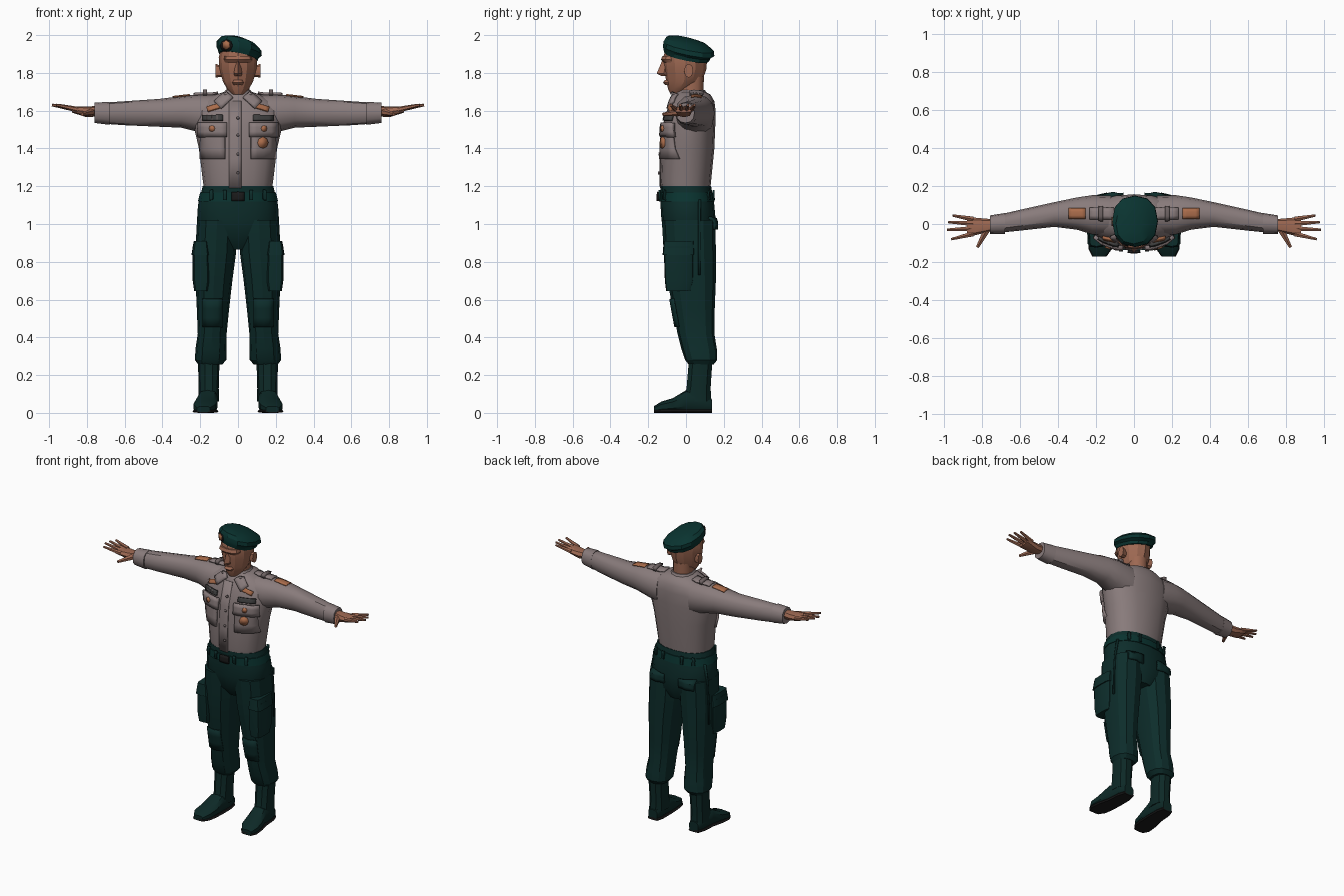
import bpy, bmesh, math
from mathutils import Vector
from mathutils.bvhtree import BVHTree

if "Cube" in bpy.data.objects:
    bpy.data.objects.remove(bpy.data.objects["Cube"], do_unlink=True)


def material(name, *rgb):
    mat = bpy.data.materials.new(name)
    mat.use_nodes = True
    mat.diffuse_color = (*rgb, 1)
    bsdf = next(n for n in mat.node_tree.nodes if n.type == "BSDF_PRINCIPLED")
    bsdf.inputs["Base Color"].default_value = (*rgb, 1)
    bsdf.inputs["Roughness"].default_value = 0.9
    return mat


SHIRT = material("shirt grey", 0.25, 0.2, 0.2)
SEAM = material("shadow grey", 0.15, 0.12, 0.12)
GREEN = material("trouser green", 0.004, 0.026, 0.024)
BERET = material("beret green", 0.003, 0.034, 0.03)
BOOT = material("boot green", 0.004, 0.022, 0.02)
SKIN = material("skin", 0.34, 0.14, 0.085)
BRASS = material("copper badge", 0.4, 0.15, 0.07)
DARK = material("ribbon grey", 0.05, 0.05, 0.05)
BLACK = material("buckle black", 0.01, 0.01, 0.01)


def finish(name, bm, mat, mirror=False, thickness=0, angle=35):
    """Turn a bmesh into a shaded object, optionally thickened and mirrored."""
    mesh = bpy.data.meshes.new(name)
    bm.to_mesh(mesh)
    bm.free()
    mesh.materials.append(mat)
    obj = bpy.data.objects.new(name, mesh)
    bpy.context.collection.objects.link(obj)
    if thickness:
        solid = obj.modifiers.new("thickness", "SOLIDIFY")
        solid.thickness, solid.offset = thickness, 1
    if mirror:
        obj.modifiers.new("mirror", "MIRROR").use_mirror_merge = False
    bpy.ops.object.select_all(action="DESELECT")
    obj.select_set(True)
    bpy.context.view_layer.objects.active = obj
    bpy.ops.object.shade_smooth_by_angle(angle=math.radians(angle))
    return obj


def loft(name, axis, rings, mat, sides=12, power=2.3, mirror=False, shear=(0, 0), angle=35):
    """Skin rounded sections; each ring is position, then low and high on the next two axes."""
    bm = bmesh.new()
    k = "xyz".index(axis)
    loops = []
    for pos, a0, a1, b0, b1 in rings:
        loop = []
        for i in range(sides):
            t = math.tau * i / sides
            c, s = (math.copysign(abs(f) ** (2 / power), f) for f in (math.cos(t), math.sin(t)))
            co = Vector()
            co[k] = pos
            co[(k + 1) % 3] = (a0 + a1) / 2 + c * (a1 - a0) / 2
            co[(k + 2) % 3] = (b0 + b1) / 2 + s * (b1 - b0) / 2
            co.z += co.x * shear[0] + co.y * shear[1]
            loop.append(bm.verts.new(co))
        loops.append(loop)
    for low, high in zip(loops, loops[1:]):
        for i in range(sides):
            j = (i + 1) % sides
            bm.faces.new((low[i], low[j], high[j], high[i]))
    bm.faces.new(loops[0][::-1])
    bm.faces.new(loops[-1])
    bmesh.ops.recalc_face_normals(bm, faces=bm.faces)
    return finish(name, bm, mat, mirror, angle=angle)


def body(name, rings, mat, **options):
    """Upright loft, symmetric across x: height, half width, front, back."""
    return loft(name, "z", [(z, -w, w, f, b) for z, w, f, b in rings], mat, **options)


def rod(name, start, end, r0, r1, mat, mirror=True):
    """Tapered six-sided rod between two points."""
    bm = bmesh.new()
    start, end = Vector(start), Vector(end)
    bmesh.ops.create_cone(bm, cap_ends=True, segments=6, radius1=r0, radius2=r1,
                          depth=(end - start).length)
    turn = (end - start).to_track_quat("Z", "Y").to_matrix()
    for v in bm.verts:
        v.co = turn @ v.co + (start + end) / 2
    return finish(name, bm, mat, mirror)


FACING = {"front": ((1, 0, 0), (0, 0, 1)), "back": ((-1, 0, 0), (0, 0, 1)),
          "side": ((0, 1, 0), (0, 0, 1)), "top": ((1, 0, 0), (0, 1, 0))}


def patch(name, targets, facing, centre, size, mat, thickness=0.006, turn=0, sides=4, mirror=False):
    """Plate moulded onto the targets; centre is measured along the plate's own axes."""
    u, v = (Vector(a) for a in FACING[facing])
    out = u.cross(v)
    trees = [BVHTree.FromPolygons([p.co for p in o.data.vertices],
                                  [p.vertices[:] for p in o.data.polygons]) for o in targets]
    bm = bmesh.new()
    if sides == 4:
        bmesh.ops.create_grid(bm, x_segments=4, y_segments=3, size=0.5)
    else:
        bmesh.ops.create_circle(bm, cap_ends=True, segments=sides, radius=0.5)
    depth = 0
    c, s = math.cos(turn), math.sin(turn)
    for vert in bm.verts:
        a, b = vert.co.x * size[0], vert.co.y * size[1]
        flat = u * (centre[0] + a * c - b * s) + v * (centre[1] + a * s + b * c)
        hits = [t.ray_cast(flat + out * 3, -out)[0] for t in trees]
        depth = max((h.dot(out) for h in hits if h), default=depth)
        vert.co = flat + out * (depth + 0.002)
    return finish(name, bm, mat, mirror, thickness)


# Shirt body, collar and sleeves
shirt = body("shirt_body", [
    (1.18, .178, -.13, .128), (1.22, .185, -.138, .132), (1.4, .207, -.132, .15),
    (1.52, .235, -.122, .155), (1.6, .235, -.1, .157), (1.65, .19, -.08, .15),
    (1.685, .12, -.06, .13), (1.7, .07, -.045, .1)], SHIRT, sides=16)
body("collar", [(1.65, .1, -.083, .12), (1.68, .085, -.072, .118), (1.71, .066, -.04, .1)], SHIRT)
sleeve = loft("sleeves", "x", [
    (.12, -.06, .15, 1.46, 1.685), (.22, -.055, .152, 1.49, 1.685), (.3, -.03, .14, 1.51, 1.677),
    (.42, -.015, .115, 1.515, 1.662), (.6, -.035, .075, 1.523, 1.65), (.7, -.045, .052, 1.53, 1.643)],
    SHIRT, mirror=True)
loft("cuffs", "x", [(.68, -.052, .058, 1.525, 1.647), (.76, -.052, .045, 1.535, 1.642)],
     SHIRT, mirror=True)

# Hands with spread fingers
loft("palms", "x", [(.74, -.035, .025, 1.57, 1.625), (.8, -.05, .03, 1.565, 1.622),
                    (.88, -.07, .037, 1.59, 1.622)], SKIN, sides=8, mirror=True)
for label, base, tip, height in (("little", .026, .045, .955), ("ring", .002, .01, .978),
                                 ("middle", -.024, -.03, .985), ("index", -.052, -.08, .962)):
    rod(label + "_fingers", (.85, base, 1.606), (height, tip, 1.63), .015, .007, SKIN)
rod("thumbs", (.775, -.03, 1.592), (.825, -.122, 1.58), .02, .009, SKIN)

# Neck, head, nose and ears
body("neck", [(1.64, .062, -.045, .09), (1.78, .062, -.04, .095)], SKIN)
body("head", [
    (1.685, .028, -.08, -.02), (1.715, .058, -.095, .03), (1.755, .08, -.105, .085),
    (1.82, .098, -.115, .108), (1.88, .102, -.122, .112), (1.93, .09, -.105, .08)],
    SKIN, power=1.9, angle=25)
body("nose", [(1.783, .018, -.13, -.08), (1.797, .022, -.155, -.08), (1.868, .01, -.125, -.08)],
     SKIN, sides=4, power=2)
body("brow", [(1.855, .07, -.118, -.03), (1.87, .075, -.132, -.03), (1.89, .07, -.125, -.03)], SKIN)
body("lips", [(1.735, .025, -.108, -.05), (1.748, .032, -.122, -.05), (1.762, .025, -.112, -.05)], SKIN)
loft("ears", "x", [(.085, -.01, .03, 1.78, 1.835), (.118, -.01, .038, 1.775, 1.848)],
     SKIN, sides=8, mirror=True)

# Tilted beret with its badge
beret = loft("beret", "z", [
    (1.885, -.102, .104, -.115, .122), (1.905, -.108, .11, -.12, .13), (1.92, -.115, .126, -.122, .15),
    (1.945, -.115, .124, -.118, .148), (1.968, -.095, .09, -.105, .11), (1.98, -.05, .04, -.07, .05)],
    BERET, shear=(-.2, -.2), angle=25)
patch("beret_shield", [beret], "front", (-.06, 1.945), (.065, .065), BLACK, sides=8)
patch("beret_badge", [beret], "front", (-.06, 1.948), (.042, .05), BRASS, .009, sides=6)

# Shirt pockets, placket, buttons and badges
patch("placket", [shirt], "front", (-.015, 1.42), (.065, .46), SHIRT, .005)
for height in (1.27, 1.37, 1.47, 1.56):
    patch("shirt_button", [shirt], "front", (0, height), (.016, .016), SEAM, .01, sides=8)
patch("chest_pockets", [shirt], "front", (.13, 1.425), (.125, .16), SHIRT, .014, mirror=True)
patch("pocket_flap_edges", [shirt], "front", (.13, 1.495), (.145, .07), SEAM, .016, mirror=True)
patch("pocket_flaps", [shirt], "front", (.13, 1.5), (.145, .068), SHIRT, .02, mirror=True)
patch("ribbon_bars", [shirt], "front", (.132, 1.56), (.105, .03), DARK, .014, mirror=True)
for i in range(3):
    patch("ribbon_divider", [shirt], "front", (-.158 + i * .026, 1.56), (.004, .026), SEAM, .016)
patch("flap_badges", [shirt], "front", (.13, 1.505), (.03, .034), BRASS, .027, sides=8, mirror=True)
patch("pocket_medal", [shirt], "front", (.125, 1.43), (.055, .06), BRASS, .022, sides=8)
patch("collar_wings", [shirt], "front", (.075, 1.655), (.085, .05), SHIRT, .014, turn=-.75, mirror=True)
patch("collar_badges", [shirt], "front", (.125, 1.615), (.075, .024), BRASS, .012, turn=-.3, mirror=True)

# Shoulder straps, loops and sleeve patches
shoulder = [shirt, sleeve]
patch("shoulder_straps", shoulder, "top", (.17, .055), (.13, .06), SHIRT, .01, mirror=True)
patch("strap_loops", shoulder, "top", (.175, .055), (.022, .07), SEAM, .025, mirror=True)
patch("shoulder_patches", shoulder, "top", (.3, .055), (.09, .055), BRASS, mirror=True)

# Trousers: hips and legs
hips = body("trouser_hips", [
    (.865, .09, -.06, .12), (.93, .18, -.11, .152), (1.02, .217, -.13, .157),
    (1.1, .212, -.135, .15), (1.2, .187, -.135, .133)], GREEN, sides=16)
leg = loft("trouser_legs", "z", [
    (.255, .085, .21, .015, .145), (.28, .062, .228, -.005, .165), (.34, .06, .225, -.025, .163),
    (.42, .06, .213, -.045, .15), (.55, .047, .218, -.07, .152), (.7, .03, .225, -.098, .158),
    (.85, .01, .226, -.118, .158), (1.02, .004, .217, -.128, .156)], GREEN, mirror=True, angle=25)
loft("cargo_pockets", "z", [(.645, .16, .232, -.105, .025), (.7, .15, .24, -.112, .04),
                            (.88, .155, .24, -.118, .04)], GREEN, power=5, mirror=True)
loft("cargo_flaps", "z", [(.835, .15, .247, -.124, .046), (.91, .16, .234, -.118, .042)],
     GREEN, power=5, mirror=True)
patch("knee_panels", [leg], "front", (.135, .53), (.1, .15), GREEN, .008, mirror=True)
patch("back_pockets", [hips, leg], "back", (-.11, 1), (.11, .06), GREEN, .012, mirror=True)
patch("side_seams", [hips, leg], "side", (.07, .93), (.012, .4), GREEN, mirror=True)

# Belt, loops and buckle
belt = body("belt", [(1.12, .212, -.142, .152), (1.168, .2, -.142, .145)], BERET, sides=16)
for x in (.07, .14):
    patch("front_belt_loops", [belt], "front", (x, 1.145), (.018, .07), GREEN, .009, mirror=True)
    patch("back_belt_loops", [belt], "back", (-x, 1.145), (.018, .07), GREEN, .009, mirror=True)
patch("buckle", [belt], "front", (0, 1.145), (.065, .048), BLACK, .012)

# Boots with soles, toes turned slightly out
loft("boot_shafts", "z", [(.06, .1, .212, -.02, .138), (.13, .102, .208, .0, .133),
                          (.27, .098, .212, .012, .142)], BOOT, sides=10, mirror=True)
FOOT = ((.138, .155, .035, .07), (.09, .157, .05, .1), (0, .16, .054, .12),
        (-.07, .17, .062, .078), (-.13, .178, .06, .06), (-.17, .182, .035, .035))
loft("boot_feet", "y", [(y, .004, top, x - w, x + w) for y, x, w, top in FOOT],
     BOOT, sides=10, power=3, mirror=True)
loft("boot_soles", "y", [(y, 0, .018, x - w - .003, x + w + .003) for y, x, w, top in FOOT],
     BLACK, sides=8, power=5, mirror=True)
